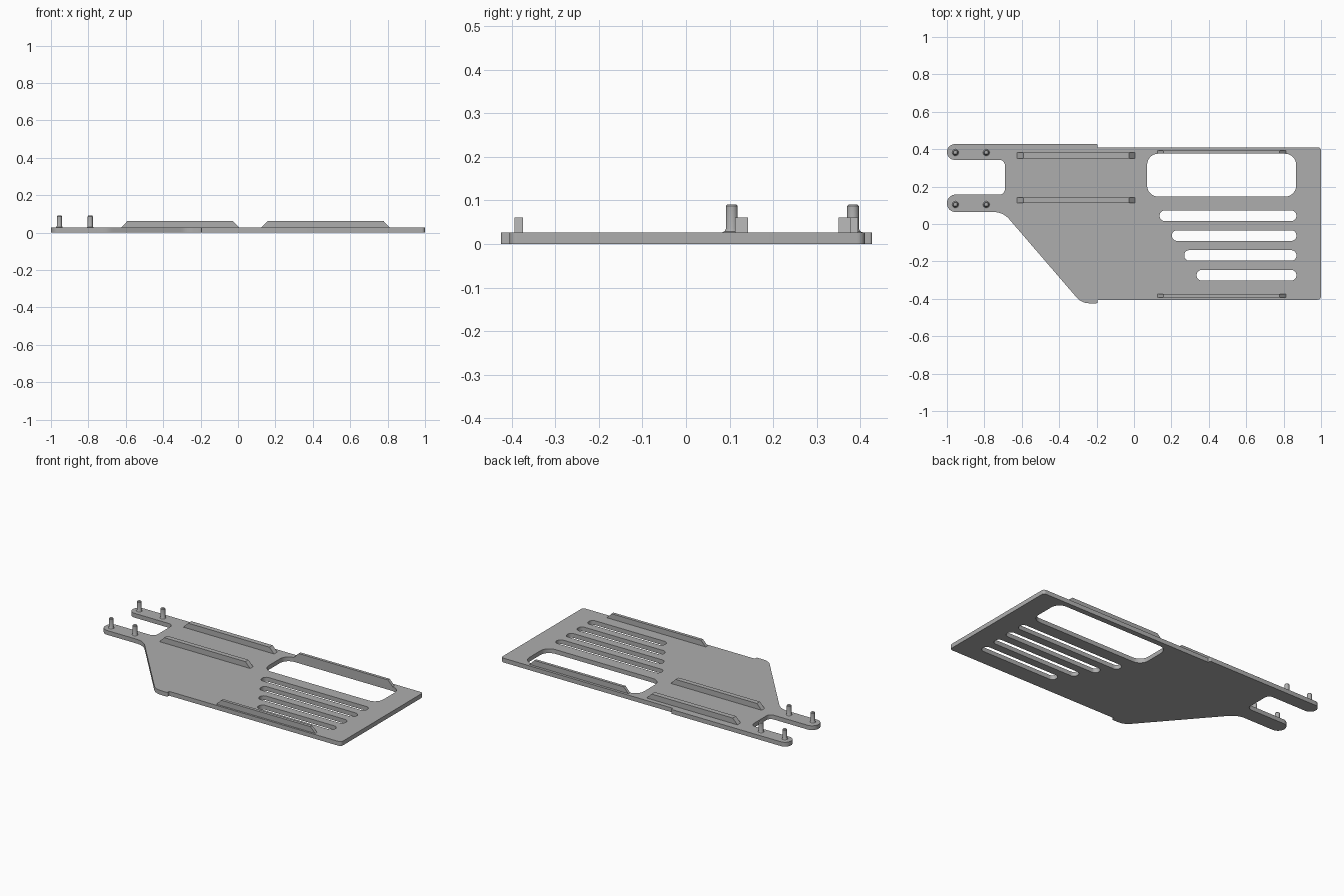
import bpy, bmesh, math
from mathutils import Vector

cube = bpy.data.objects.get("Cube")
if cube:
    bpy.data.objects.remove(cube, do_unlink=True)

PLATE_TOP, RAIL_TOP, PIN_TOP = 0.027, 0.061, 0.091

grey = bpy.data.materials.new("plain grey")
grey.use_nodes = True
grey.diffuse_color = (0.42, 0.42, 0.42, 1)
grey.node_tree.nodes["Principled BSDF"].inputs["Base Color"].default_value = (0.42, 0.42, 0.42, 1)


def add_mesh(name, bm):
    bmesh.ops.recalc_face_normals(bm, faces=bm.faces)
    mesh = bpy.data.meshes.new(name)
    bm.to_mesh(mesh)
    bm.free()
    mesh.materials.append(grey)
    obj = bpy.data.objects.new(name, mesh)
    bpy.context.collection.objects.link(obj)
    return obj


def smooth(obj):
    bpy.ops.object.select_all(action='DESELECT')
    obj.select_set(True)
    bpy.context.view_layer.objects.active = obj
    bpy.ops.object.shade_smooth_by_angle(angle=math.radians(35))


def rounded(corners, steps=8):
    """Replace each (x, y, radius) corner with an arc tangent to both sides."""
    points = []
    for i, (x, y, r) in enumerate(corners):
        p = Vector((x, y))
        if r == 0:
            points.append(p)
            continue
        a = (Vector(corners[i - 1][:2]) - p).normalized()
        b = (Vector(corners[(i + 1) % len(corners)][:2]) - p).normalized()
        half = a.angle(b) / 2
        centre = p + (a + b).normalized() * r / math.sin(half)
        start = p + a * r / math.tan(half) - centre
        end = p + b * r / math.tan(half) - centre
        sweep = math.pi - 2 * half
        for k in range(steps + 1):
            t = k / steps
            points.append(centre + (start * math.sin((1 - t) * sweep)
                                    + end * math.sin(t * sweep)) / math.sin(sweep))
    return points


def rectangle(x0, x1, y0, y1, r):
    return rounded([(x0, y0, r), (x1, y0, r), (x1, y1, r), (x0, y1, r)])


# Base plate: outline with two arms, a window and four slots
outline = rounded([
    (-1, 0.427, 0.042), (-1, 0.343, 0.041), (-0.69, 0.343, 0.03),
    (-0.69, 0.157, 0.03), (-1, 0.157, 0.045), (-1, 0.064, 0.045),
    (-0.70, 0.064, 0.11), (-0.28, -0.424, 0.09), (-0.195, -0.424, 0.006),
    (-0.195, -0.405, 0), (1, -0.405, 0.018), (1, 0.41, 0.018),
    (-0.195, 0.41, 0), (-0.195, 0.427, 0.006)])
loops = [outline, rectangle(0.07, 0.867, 0.146, 0.376, 0.06)]
for i in range(4):
    y = 0.044 - 0.106 * i
    loops.append(rectangle(0.137 + 0.066 * i, 0.868, y - 0.028, y + 0.028, 0.026))

curve = bpy.data.curves.new("plate_outline", 'CURVE')
curve.dimensions = '2D'
curve.fill_mode = 'BOTH'
curve.extrude = PLATE_TOP / 2
for loop in loops:
    spline = curve.splines.new('POLY')
    spline.points.add(len(loop) - 1)
    for point, p in zip(spline.points, loop):
        point.co = (p.x, p.y, 0, 1)
    spline.use_cyclic_u = True
helper = bpy.data.objects.new("plate_outline", curve)
bpy.context.collection.objects.link(helper)
bpy.context.view_layer.update()
bm = bmesh.new()
bm.from_mesh(helper.to_mesh())
helper.to_mesh_clear()
bpy.data.objects.remove(helper, do_unlink=True)
bmesh.ops.remove_doubles(bm, verts=bm.verts, dist=0.0001)
bmesh.ops.translate(bm, verts=bm.verts, vec=(0, 0, PLATE_TOP / 2))
smooth(add_mesh("base_plate", bm))


# Guide rails with sloping ends
def rail(name, x0, x1, y0, y1, slope=0.033):
    bm = bmesh.new()
    side = [(x0, PLATE_TOP - 0.003), (x1, PLATE_TOP - 0.003), (x1, PLATE_TOP),
            (x1 - slope, RAIL_TOP), (x0 + slope, RAIL_TOP), (x0, PLATE_TOP)]
    face = bm.faces.new([bm.verts.new((x, y0, z)) for x, z in side])
    new = bmesh.ops.extrude_face_region(bm, geom=[face])["geom"]
    bmesh.ops.translate(bm, vec=(0, y1 - y0, 0),
                        verts=[v for v in new if isinstance(v, bmesh.types.BMVert)])
    add_mesh(name, bm)


rail("right_back_rail", -0.625, 0.006, 0.350, 0.382)
rail("right_middle_rail", -0.625, 0.006, 0.112, 0.142)
rail("left_back_rail", 0.125, 0.812, 0.376, 0.394)
rail("left_front_rail", 0.125, 0.812, -0.393, -0.374)


# Pins with a flared foot and a chamfered tip
def pin(name, x, y, sides=24):
    profile = [(0.022, PLATE_TOP - 0.002), (0.022, PLATE_TOP), (0.017, PLATE_TOP + 0.002),
               (0.0135, PLATE_TOP + 0.008), (0.0135, PIN_TOP - 0.004), (0.010, PIN_TOP)]
    bm = bmesh.new()
    rings = [[bm.verts.new((x + r * math.cos(2 * math.pi * k / sides),
                            y + r * math.sin(2 * math.pi * k / sides), z))
              for k in range(sides)] for r, z in profile]
    for low, high in zip(rings, rings[1:]):
        for k in range(sides):
            n = (k + 1) % sides
            bm.faces.new((low[k], low[n], high[n], high[k]))
    bm.faces.new(rings[0])
    bm.faces.new(rings[-1])
    smooth(add_mesh(name, bm))


for arm, y in (("back", 0.383), ("front", 0.105)):
    for place, x in (("outer", -0.955), ("inner", -0.79)):
        pin(f"{arm}_arm_{place}_pin", x, y)
